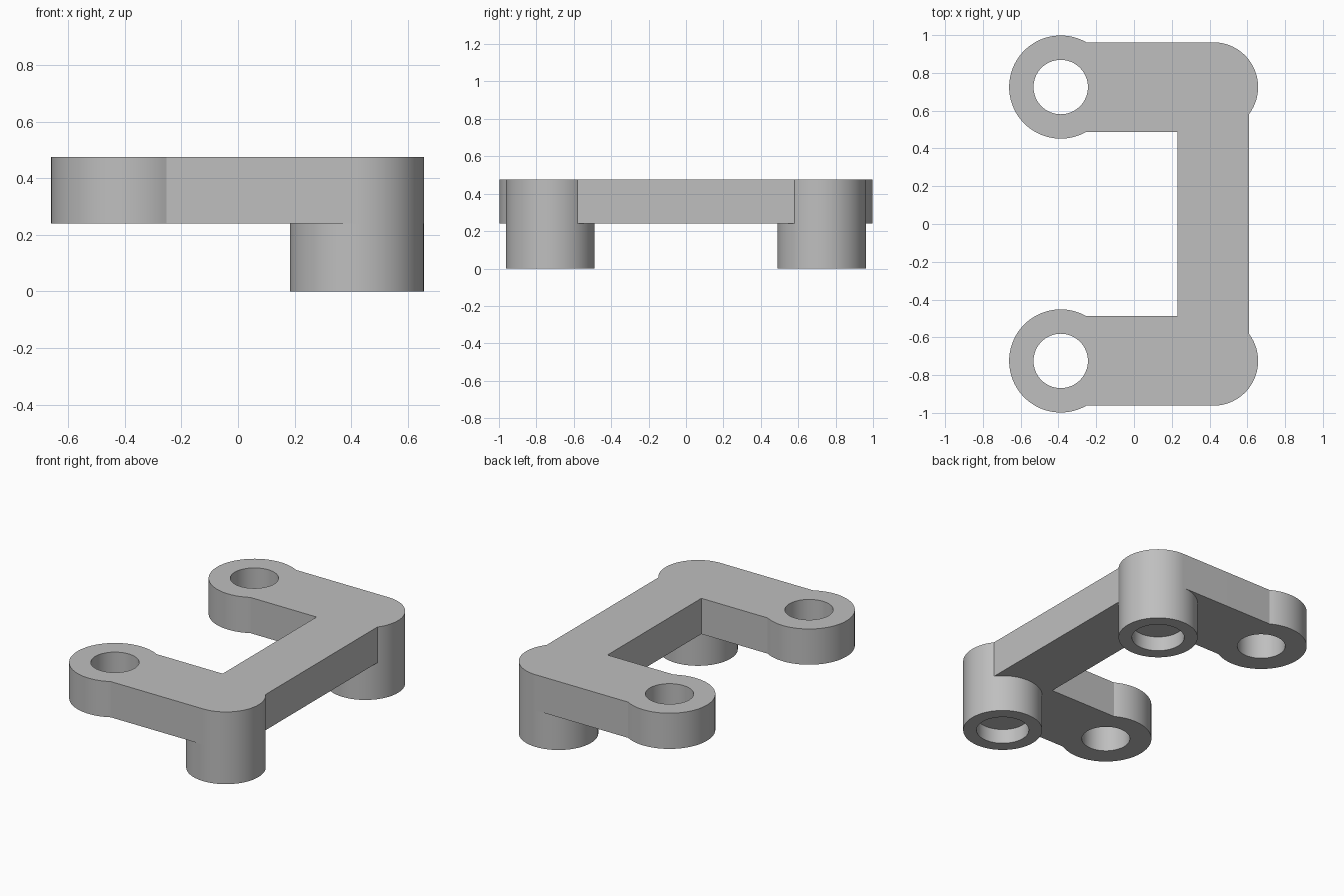
import bpy, bmesh, math

cube = bpy.data.objects.get("Cube")
if cube:
    bpy.data.objects.remove(cube)

# Main dimensions
TOP, UNDER = 0.475, 0.24
ARM_Y, ARM_HALF = 0.725, 0.237
EYE_X, EYE_R, HOLE_R = -0.388, 0.273, 0.144
BOSS_X, SOCKET_R, SOCKET_DEPTH = 0.42, 0.157, 0.095
BAR_IN, BAR_OUT = 0.23, 0.608

grey = bpy.data.materials.new("plain_grey")
grey.use_nodes = True
colour = (0.52, 0.52, 0.52, 1)
grey.diffuse_color = colour
grey.node_tree.nodes["Principled BSDF"].inputs["Base Color"].default_value = colour


def arc(cx, cy, r, start, end, n):
    angles = [start + (end - start) * i / n for i in range(n + 1)]
    return [(cx + r * math.cos(a), cy + r * math.sin(a)) for a in angles]


def finish(obj):
    obj.data.materials.clear()
    obj.data.materials.append(grey)
    bpy.ops.object.select_all(action='DESELECT')
    obj.select_set(True)
    bpy.context.view_layer.objects.active = obj
    bpy.ops.object.shade_smooth_by_angle(angle=math.radians(25))


# Bracket: front half of the outline, mirrored to the back, with two holes
neck = math.asin(ARM_HALF / EYE_R)
corner = math.acos((BAR_OUT - BOSS_X) / ARM_HALF)
half = [(BAR_IN, ARM_HALF - ARM_Y)]
half += arc(EYE_X, -ARM_Y, EYE_R, neck, 2 * math.pi - neck, 64)
half += arc(BOSS_X, -ARM_Y, ARM_HALF, -math.pi / 2, corner, 36)
loops = [half + [(x, -y) for x, y in reversed(half)]]
for side in (-1, 1):
    loops.append(arc(EYE_X, side * ARM_Y, HOLE_R, 0, 2 * math.pi, 64)[:-1])

curve = bpy.data.curves.new("bracket_outline", 'CURVE')
curve.dimensions = '2D'
curve.fill_mode = 'BOTH'
curve.extrude = (TOP - UNDER) / 2
for loop in loops:
    spline = curve.splines.new('POLY')
    spline.points.add(len(loop) - 1)
    for point, (x, y) in zip(spline.points, loop):
        point.co = (x, y, 0, 1)
    spline.use_cyclic_u = True
helper = bpy.data.objects.new("bracket_outline", curve)
bpy.context.collection.objects.link(helper)
mesh = bpy.data.meshes.new_from_object(
    helper.evaluated_get(bpy.context.evaluated_depsgraph_get()))
bpy.data.objects.remove(helper)

bm = bmesh.new()
bm.from_mesh(mesh)
bmesh.ops.remove_doubles(bm, verts=bm.verts, dist=0.0001)
bmesh.ops.translate(bm, verts=bm.verts, vec=(0, 0, (TOP + UNDER) / 2))
bmesh.ops.recalc_face_normals(bm, faces=bm.faces)
bm.to_mesh(mesh)
bm.free()
bracket = bpy.data.objects.new("bracket", mesh)
bpy.context.collection.objects.link(bracket)
finish(bracket)

# Round feet: turned profile with a shallow socket underneath
profile = [(ARM_HALF, UNDER), (ARM_HALF, 0), (SOCKET_R, 0),
           (SOCKET_R, SOCKET_DEPTH), (0, SOCKET_DEPTH)]
for name, side in (("front_foot", -1), ("back_foot", 1)):
    bm = bmesh.new()
    verts = [bm.verts.new((r, 0, z)) for r, z in profile]
    edges = [bm.edges.new(pair) for pair in zip(verts, verts[1:])]
    bmesh.ops.spin(bm, geom=verts + edges, cent=(0, 0, 0), axis=(0, 0, 1),
                   angle=2 * math.pi, steps=96)
    bmesh.ops.remove_doubles(bm, verts=bm.verts, dist=0.0001)
    # The top is closed so that the foot is solid
    rim = [e for e in bm.edges if e.is_boundary]
    bmesh.ops.edgeloop_fill(bm, edges=rim)
    bmesh.ops.recalc_face_normals(bm, faces=bm.faces)
    mesh = bpy.data.meshes.new(name)
    bm.to_mesh(mesh)
    bm.free()
    foot = bpy.data.objects.new(name, mesh)
    foot.location = (BOSS_X, side * ARM_Y, 0)
    bpy.context.collection.objects.link(foot)
    finish(foot)
